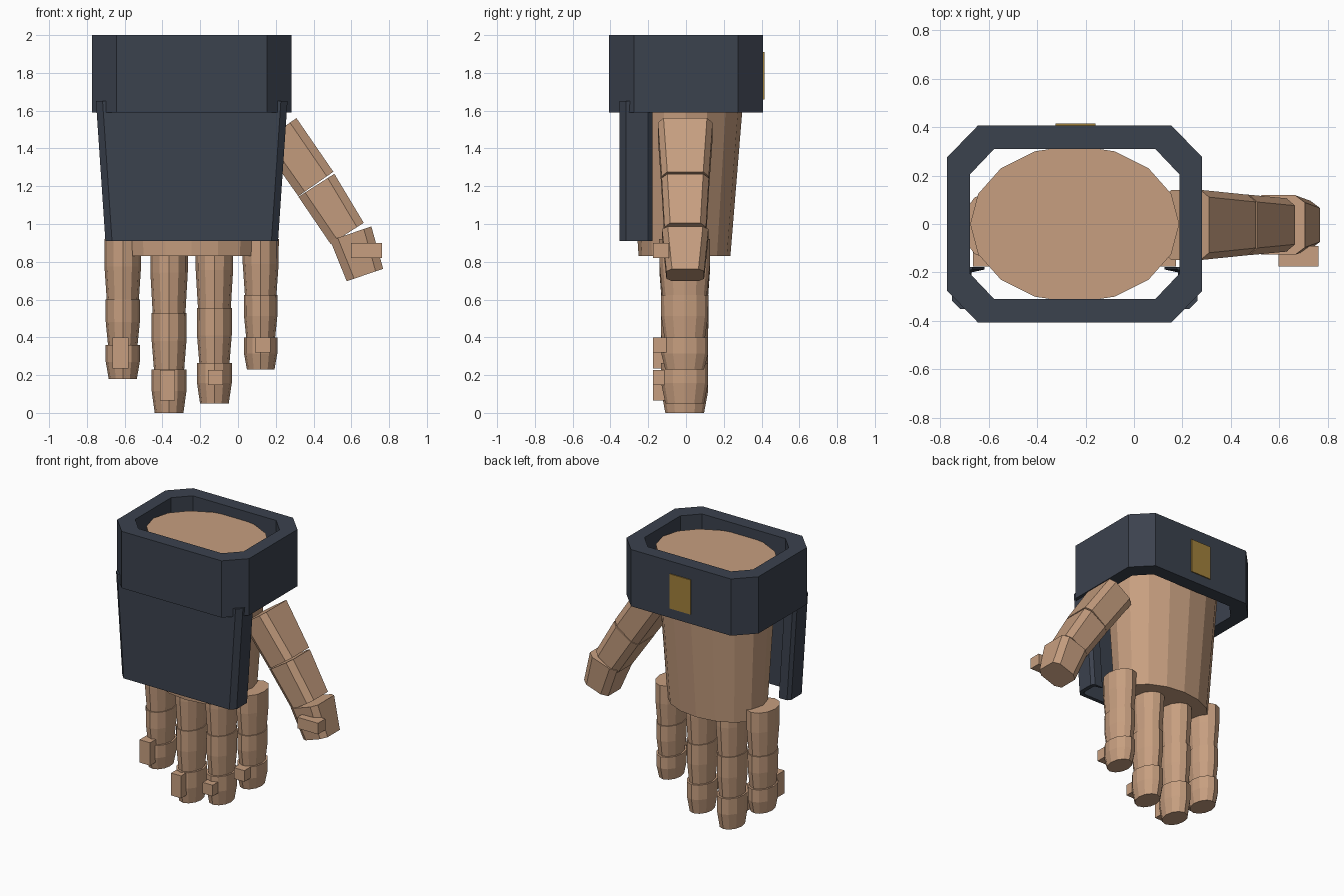
import bpy, bmesh, math
from mathutils import Vector

if "Cube" in bpy.data.objects:
    bpy.data.objects.remove(bpy.data.objects["Cube"])


def material(name, rgb):
    m = bpy.data.materials.new(name)
    m.diffuse_color = (*rgb, 1)
    m.use_nodes = True
    m.node_tree.nodes["Principled BSDF"].inputs["Base Color"].default_value = m.diffuse_color
    return m


TAN = material("tan", (0.57, 0.345, 0.215))
NAVY = material("dark_slate", (0.044, 0.054, 0.076))
GOLD = material("gold", (0.36, 0.22, 0.045))
CX = -0.245  # centre line of the palm and cuff


def loft(name, loops, mat, closed=False):
    """Skin matching point loops; cap the ends unless the loops form a ring."""
    bm = bmesh.new()
    rings = [[bm.verts.new(p) for p in loop] for loop in loops]
    n = len(rings[0])
    pairs = list(zip(rings, rings[1:]))
    if closed:
        pairs.append((rings[-1], rings[0]))
    else:
        bm.faces.new(rings[0])
        bm.faces.new(rings[-1])
    for a, b in pairs:
        for i in range(n):
            j = (i + 1) % n
            bm.faces.new((a[i], a[j], b[j], b[i]))
    bmesh.ops.recalc_face_normals(bm, faces=bm.faces)
    me = bpy.data.meshes.new(name)
    bm.to_mesh(me)
    bm.free()
    me.materials.append(mat)
    ob = bpy.data.objects.new(name, me)
    bpy.context.collection.objects.link(ob)
    return ob


def ellipse(cx, cy, z, rx, ry, n):
    return [(cx + rx * math.cos(i * math.tau / n),
             cy + ry * math.sin(i * math.tau / n), z) for i in range(n)]


def chamfered(hx, hy, cx, cy):
    """Outline of a rectangle with cut corners."""
    return [(hx - cx, -hy), (hx, cy - hy), (hx, hy - cy), (hx - cx, hy),
            (cx - hx, hy), (-hx, hy - cy), (-hx, cy - hy), (cx - hx, -hy)]


def box(name, x0, x1, y0, y1, z0, z1, mat):
    rect = [(x0, y0), (x1, y0), (x1, y1), (x0, y1)]
    return loft(name, [[(x, y, z) for x, y in rect] for z in (z0, z1)], mat)


# Palm: tapering oval block
loft("palm", [ellipse(CX, -0.008, 0.83, 0.36, 0.243, 16),
              ellipse(CX, 0, 1.93, 0.432, 0.325, 16)], TAN)

# Wrist cuff: hollow eight-sided ring
outer = chamfered(0.527, 0.408, 0.128, 0.132)
inner = chamfered(0.433, 0.31, 0.1, 0.105)
loft("cuff", [[(CX + x, y, z) for x, y in sec] for sec, z in
              ((outer, 1.59), (outer, 2.0), (inner, 2.0), (inner, 1.59))],
     NAVY, closed=True)

# Gold plate on the back of the cuff
box("cuff_plate", -0.325, -0.16, 0.406, 0.415, 1.66, 1.91, GOLD)


# Front guard: channel with cut corners and small inward lips
def guard_section(h, z):
    half = [(h - 0.035, -0.352), (h, -0.318), (h, -0.2), (h - 0.02, -0.178),
            (h - 0.085, -0.178), (h - 0.085, -0.188), (h - 0.03, -0.2),
            (h - 0.03, -0.308), (h - 0.048, -0.324)]
    return ([(CX + x, y, z) for x, y in half]
            + [(CX - x, y, z) for x, y in reversed(half)])


loft("front_guard", [guard_section(0.457, 0.91), guard_section(0.507, 1.65)], NAVY)

# Fingers: three stacked tapering segments each
FINGERS = {  # centre x, radius, heights of the joints from knuckle to tip
    "little": (-0.61, 0.098, (0.92, 0.60, 0.36, 0.18)),
    "ring": (-0.365, 0.1, (0.92, 0.53, 0.23, 0.0)),
    "middle": (-0.125, 0.1, (0.92, 0.555, 0.265, 0.05)),
    "index": (0.12, 0.096, (0.92, 0.625, 0.40, 0.23)),
}
SHAPES = [  # (fraction along the segment, relative width)
    ((0, 1.0), (0.45, 0.99), (1, 0.87)),
    ((0, 0.93), (0.5, 0.92), (1, 0.8)),
    ((0, 0.92), (0.5, 0.92), (1, 0.76)),
]
for name, (cx, r, zs) in FINGERS.items():
    for k, shape in enumerate(SHAPES):
        top, bottom = zs[k], zs[k + 1]
        loft(f"{name}_finger_segment_{k + 1}",
             [ellipse(cx, -0.007, top + (bottom - top) * t, r * s,
                      0.135 * s, 12) for t, s in shape], TAN)

# Thumb: three cut-corner segments, each along its own axis in the xz plane
THUMB = [  # start, end, (half width, half depth) at both ends
    ((0.215, 1.495), (0.412, 1.212), (0.115, 0.145), (0.113, 0.125)),
    ((0.415, 1.205), (0.578, 0.95), (0.113, 0.125), (0.104, 0.11)),
    ((0.597, 0.95), (0.672, 0.73), (0.115, 0.123), (0.102, 0.1)),
]
for k, (a, b, sa, sb) in enumerate(THUMB):
    axis = (Vector(b) - Vector(a)).normalized()
    side = Vector((-axis.y, axis.x))
    loops = []
    for c, (w, d) in ((a, sa), (b, sb)):
        loops.append([(c[0] + side.x * u, v - 0.004, c[1] + side.y * u)
                      for u, v in chamfered(w, d, 0.042, 0.03)])
    loft(f"thumb_segment_{k + 1}", loops, TAN)

# Fingertip pads on the front
PADS = {
    "little": (-0.665, -0.58, 0.235, 0.40),
    "ring": (-0.412, -0.333, 0.065, 0.227),
    "middle": (-0.16, -0.08, 0.147, 0.227),
    "index": (0.09, 0.173, 0.32, 0.40),
    "thumb": (0.597, 0.762, 0.82, 0.90),
}
for name, (x0, x1, z0, z1) in PADS.items():
    box(f"{name}_pad", x0, x1, -0.175, -0.09, z0, z1, TAN)
